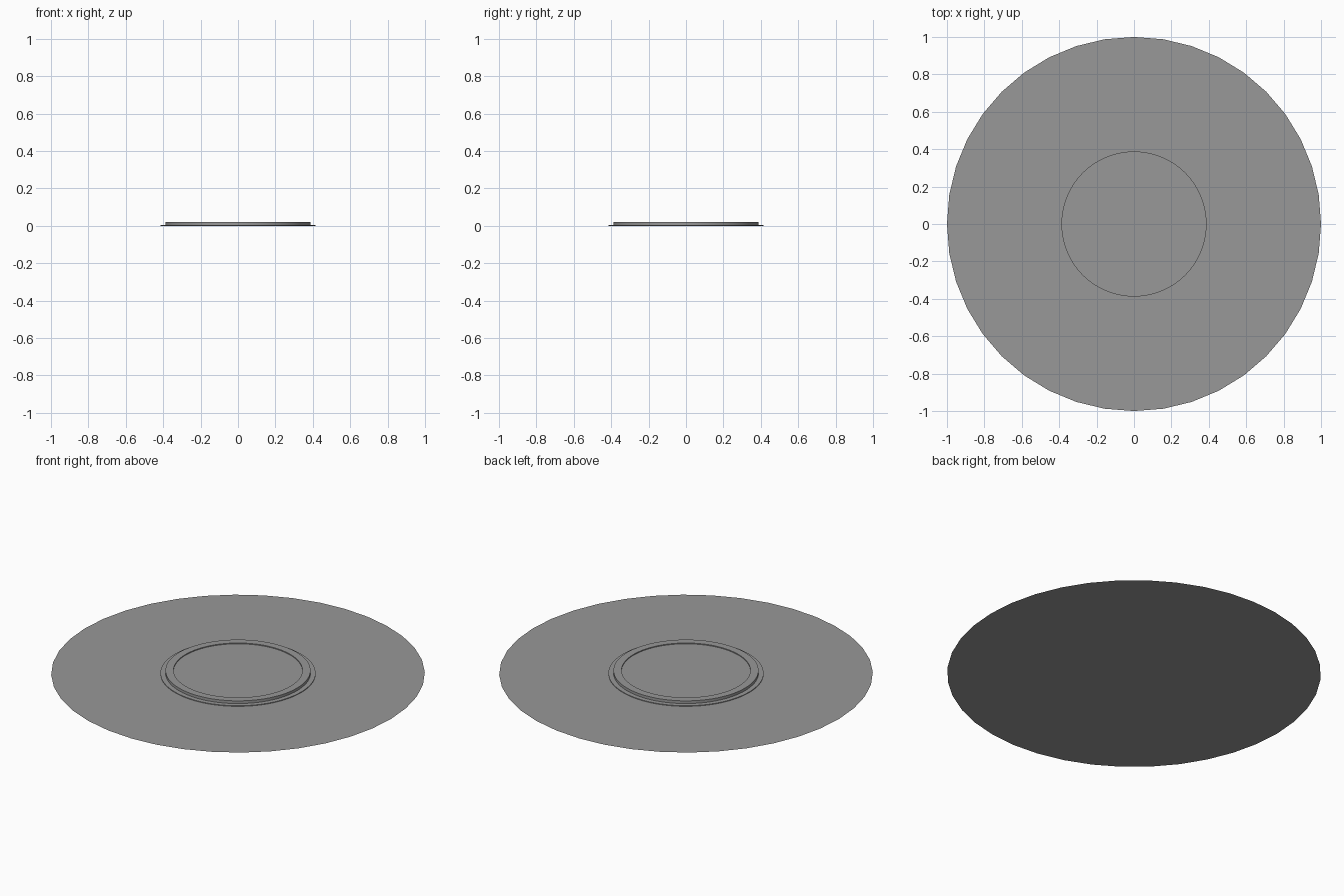
import bpy, bmesh, math

if "Cube" in bpy.data.objects:
    bpy.data.objects.remove(bpy.data.objects["Cube"])

# Dark grey shared by both parts
grey = bpy.data.materials.new("dark_grey")
grey.diffuse_color = (0.315, 0.315, 0.315, 1.0)
grey.use_nodes = True
grey.node_tree.nodes["Principled BSDF"].inputs["Base Color"].default_value = grey.diffuse_color


def make_object(name, bm):
    mesh = bpy.data.meshes.new(name)
    bm.to_mesh(mesh)
    bm.free()
    mesh.materials.append(grey)
    obj = bpy.data.objects.new(name, mesh)
    bpy.context.collection.objects.link(obj)
    return obj


def lathe(name, profile, sides):
    """Revolve an outside-to-inside (radius, z) profile, capping its inner end."""
    bm = bmesh.new()
    rings = []
    for r, z in profile:
        rings.append([bm.verts.new((r * math.cos(2 * math.pi * i / sides),
                                    r * math.sin(2 * math.pi * i / sides), z))
                      for i in range(sides)])
    for a, b in zip(rings, rings[1:]):
        for i in range(sides):
            j = (i + 1) % sides
            bm.faces.new((a[i], a[j], b[j], b[i]))
    bm.faces.new(rings[-1])
    return make_object(name, bm)


# Wide paper-thin round sheet with 40 straight edges
sheet = bmesh.new()
bmesh.ops.create_circle(sheet, cap_ends=True, radius=1.0, segments=40)
make_object("ground_disc", sheet)

# Low round pad: thin flange, raised rim and shallow recessed top
pad = lathe("raised_pad", [
    (0.415, 0.0), (0.415, 0.004),
    (0.388, 0.004), (0.388, 0.020),
    (0.345, 0.020), (0.345, 0.015),
], 96)

# Smooth round walls with crisp steps
bpy.context.view_layer.objects.active = pad
pad.select_set(True)
bpy.ops.object.shade_smooth_by_angle(angle=math.radians(30))
